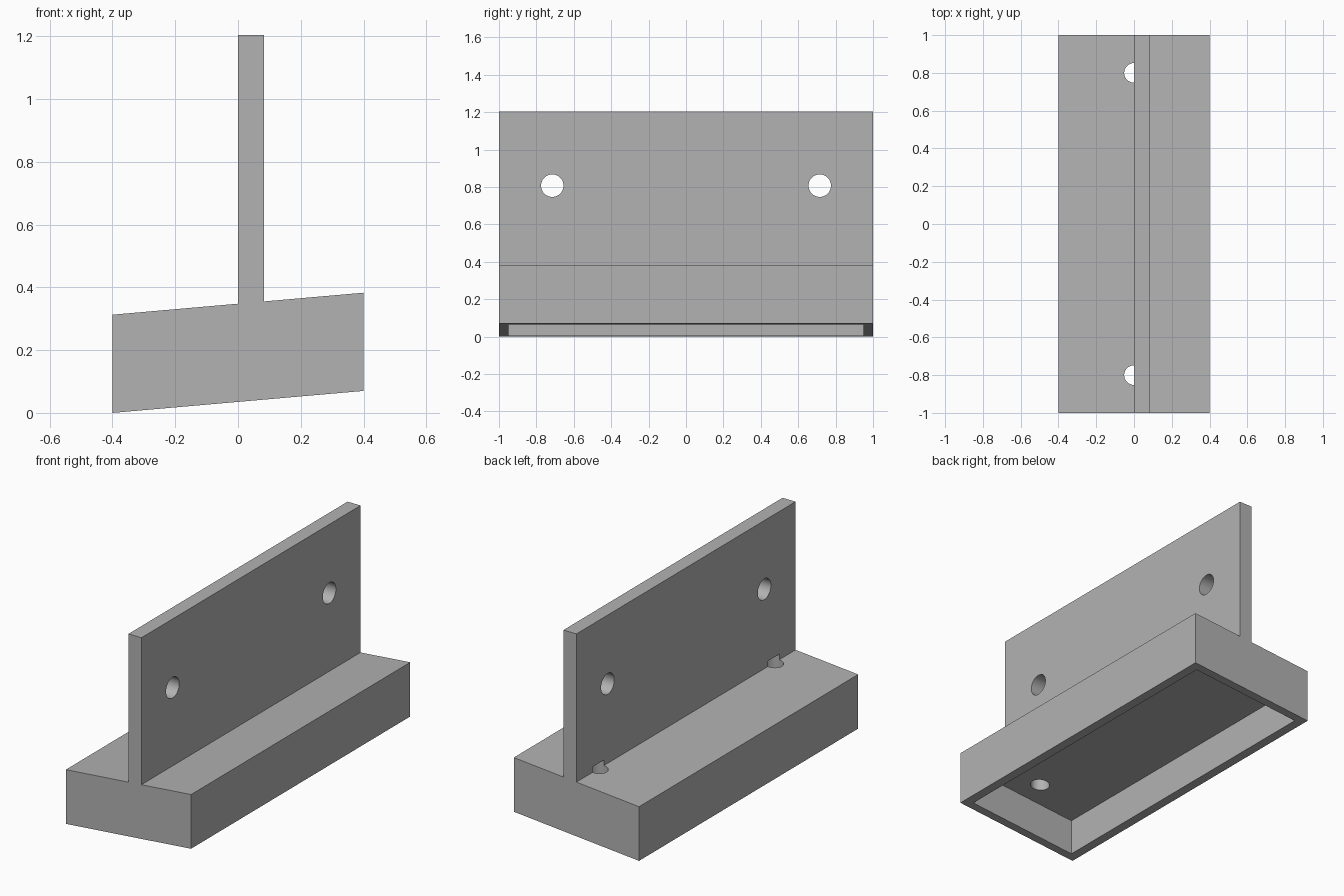
import bpy
import bmesh
from mathutils import Matrix

cube = bpy.data.objects.get("Cube")
if cube:
    bpy.data.objects.remove(cube, do_unlink=True)

grey = bpy.data.materials.new("plain_grey")
grey.use_nodes = True
grey.diffuse_color = (0.45, 0.45, 0.45, 1)
grey.node_tree.nodes["Principled BSDF"].inputs["Base Color"].default_value = (0.45, 0.45, 0.45, 1)

SLOPE = 0.0875          # rise of the base along x
MID = 0.035             # underside height at x = 0


def finish(name, bm):
    bmesh.ops.recalc_face_normals(bm, faces=bm.faces)
    mesh = bpy.data.meshes.new(name)
    bm.to_mesh(mesh)
    bm.free()
    mesh.materials.append(grey)
    obj = bpy.data.objects.new(name, mesh)
    bpy.context.collection.objects.link(obj)
    return obj


def prism(name, profile, half_length):
    """Extrude an (x, z) profile along y."""
    bm = bmesh.new()
    face = bm.faces.new([bm.verts.new((x, -half_length, z)) for x, z in profile])
    moved = bmesh.ops.extrude_face_region(bm, geom=[face])["geom"]
    verts = [v for v in moved if isinstance(v, bmesh.types.BMVert)]
    bmesh.ops.translate(bm, verts=verts, vec=(0, 2 * half_length, 0))
    return finish(name, bm)


def cylinder(name, radius, depth, centre, axis="Z"):
    bm = bmesh.new()
    turn = Matrix.Rotation(1.5707963, 4, "Y") if axis == "X" else Matrix()
    bmesh.ops.create_cone(bm, cap_ends=True, segments=48, radius1=radius, radius2=radius,
                          depth=depth, matrix=Matrix.Translation(centre) @ turn)
    return finish(name, bm)


def cut(target, cutter):
    cutter.hide_render = True
    mod = target.modifiers.new(cutter.name, "BOOLEAN")
    mod.operation = "DIFFERENCE"
    mod.solver = "EXACT"
    mod.object = cutter
    bpy.context.view_layer.objects.active = target
    bpy.ops.object.modifier_apply(modifier=mod.name)
    bpy.data.objects.remove(cutter, do_unlink=True)


def under(x, lift=0):
    """Point on the sloped underside, raised by lift."""
    return (x, MID + SLOPE * x + lift)


# Sloped base and upright plate in one T-shaped profile
bracket = prism("bracket", [under(-0.4), under(0.4), under(0.4, 0.313), under(0.083, 0.313),
                            (0.083, 1.204), (0, 1.204), under(0, 0.313), under(-0.4, 0.313)], 1)

# Hollow underside
cut(bracket, prism("underside_recess", [under(-0.35, -0.1), under(0.35, -0.1),
                                        under(0.35, 0.208), under(-0.35, 0.208)], 0.95))

# Bolt holes through the plate and drain holes through the base
for y in (-1, 1):
    cut(bracket, cylinder("plate_hole", 0.06, 0.4, (0.04, y * 0.715, 0.807), "X"))
    cut(bracket, cylinder("base_hole", 0.052, 0.24, (0, y * 0.8, 0.26)))

# Smooth hole walls, sharp edges elsewhere
bpy.ops.object.select_all(action="DESELECT")
bracket.select_set(True)
bpy.context.view_layer.objects.active = bracket
bpy.ops.object.shade_smooth_by_angle(angle=0.5)
